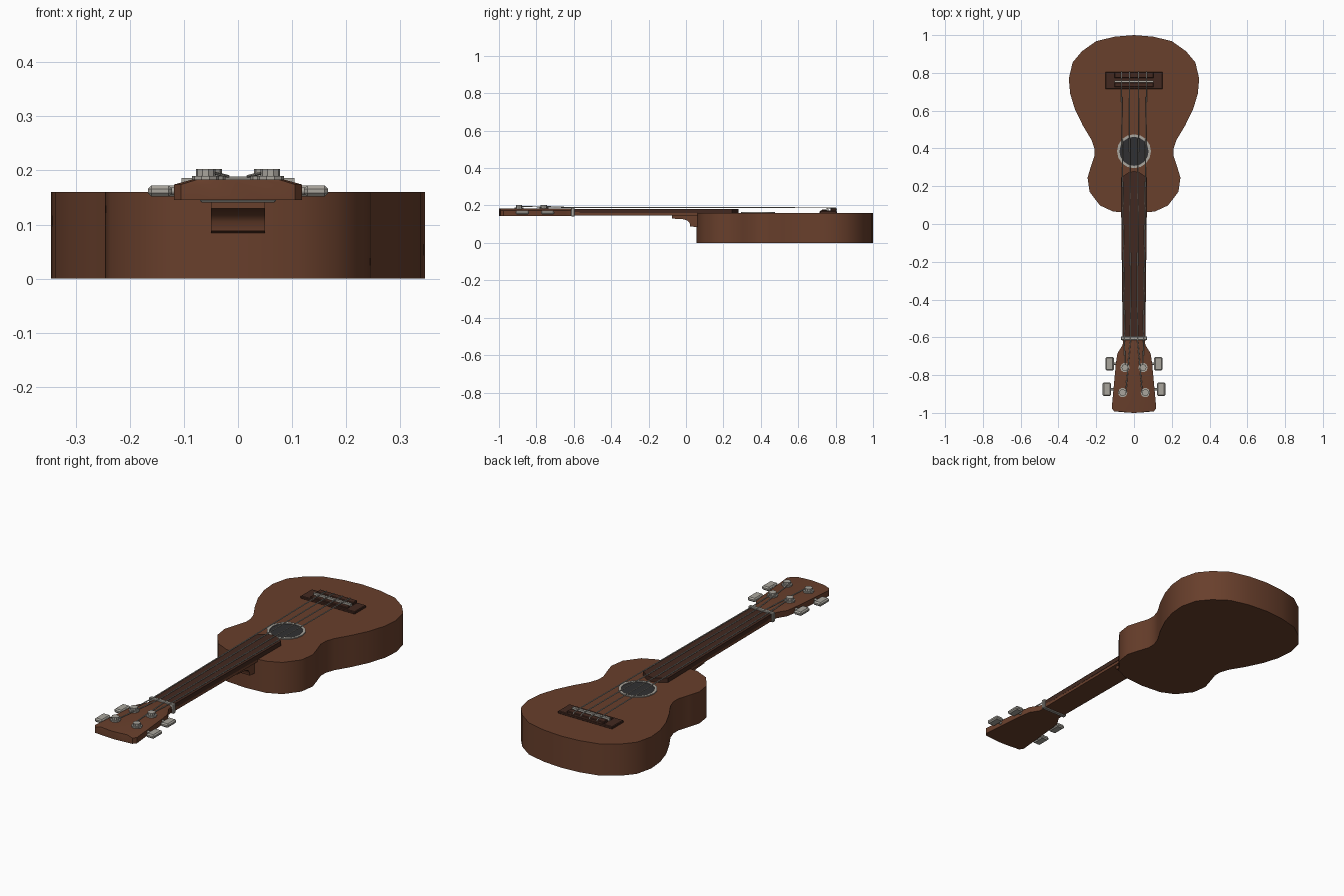
import bpy, bmesh, math
from mathutils import Vector

if "Cube" in bpy.data.objects:
    bpy.data.objects.remove(bpy.data.objects["Cube"])


def material(name, rgb):
    m = bpy.data.materials.new(name)
    m.diffuse_color = (*rgb, 1)
    m.use_nodes = True
    m.node_tree.nodes["Principled BSDF"].inputs["Base Color"].default_value = m.diffuse_color
    return m


BROWN = material("warm brown wood", (0.14, 0.05, 0.025))
DARK = material("dark brown wood", (0.055, 0.022, 0.014))
SILVER = material("silver grey", (0.40, 0.38, 0.34))
BLACK = material("hole charcoal", (0.03, 0.03, 0.032))


def finish(name, bm, mat, angle=35):
    bmesh.ops.recalc_face_normals(bm, faces=bm.faces)
    me = bpy.data.meshes.new(name)
    bm.to_mesh(me)
    bm.free()
    me.materials.append(mat)
    for p in me.polygons:
        p.use_smooth = True
    me.set_sharp_from_angle(angle=math.radians(angle))
    ob = bpy.data.objects.new(name, me)
    bpy.context.collection.objects.link(ob)
    return ob


def loft(name, rings, mat):
    """Closed skin through rings of equal length, capped at both ends."""
    bm = bmesh.new()
    loops = [[bm.verts.new(p) for p in r] for r in rings]
    n = len(loops[0])
    for a, b in zip(loops, loops[1:]):
        for i in range(n):
            j = (i + 1) % n
            bm.faces.new((a[i], a[j], b[j], b[i]))
    bm.faces.new(loops[0])
    bm.faces.new(loops[-1])
    return finish(name, bm, mat)


def mirrored(half):
    """Outline from right-half points, first and last may lie on x = 0."""
    return half + [(-x, y) for x, y in reversed(half) if x > 0]


def plate(name, outline, z0, z1, mat):
    return loft(name, [[(x, y, z) for x, y in outline] for z in (z0, z1)], mat)


def box(name, lo, hi, mat, bevel=0.0):
    bm = bmesh.new()
    bmesh.ops.create_cube(bm, size=1)
    for v in bm.verts:
        v.co = Vector([(a + b) / 2 + c * (b - a) for a, b, c in zip(lo, hi, v.co)])
    if bevel:
        bmesh.ops.bevel(bm, geom=bm.edges[:], offset=bevel, segments=1, affect='EDGES')
    return finish(name, bm, mat, 30)


def circle(r, x, y, n):
    return [(x + r * math.cos(2 * math.pi * i / n), y + r * math.sin(2 * math.pi * i / n))
            for i in range(n)]


def wire(name, pts, r, mat):
    cu = bpy.data.curves.new(name, 'CURVE')
    cu.dimensions = '3D'
    cu.bevel_depth = r
    cu.bevel_resolution = 1
    cu.use_fill_caps = True
    sp = cu.splines.new('POLY')
    sp.points.add(len(pts) - 1)
    for p, c in zip(sp.points, pts):
        p.co = (*c, 1)
    cu.materials.append(mat)
    ob = bpy.data.objects.new(name, cu)
    bpy.context.collection.objects.link(ob)


# body with a waist
body = [(0, 1.0), (0.10, 0.992), (0.20, 0.968), (0.275, 0.915), (0.325, 0.855), (0.345, 0.77),
        (0.338, 0.69), (0.312, 0.605), (0.27, 0.52), (0.225, 0.445), (0.21, 0.40), (0.21, 0.36),
        (0.228, 0.305), (0.246, 0.245), (0.235, 0.17), (0.18, 0.098), (0.11, 0.066), (0, 0.057)]
plate("body", mirrored(body), 0, 0.16, BROWN)

# sound hole and its ring
HY = 0.385
plate("sound_hole", circle(0.08, 0, HY, 16), 0.158, 0.162, BLACK)
bm = bmesh.new()
rings = [[bm.verts.new((x, y, z)) for x, y in circle(r, 0, HY, 16)]
         for r, z in ((0.077, 0.159), (0.077, 0.165), (0.09, 0.165), (0.09, 0.159))]
for k in range(4):
    a, b = rings[k], rings[(k + 1) % 4]
    for i in range(16):
        j = (i + 1) % 16
        bm.faces.new((a[i], a[j], b[j], b[i]))
finish("sound_hole_ring", bm, SILVER)

# neck, heel and fretboard
plate("neck", mirrored([(0.06, -0.62), (0.065, 0.07)]), 0.146, 0.164, BROWN)
heel = [(-0.075, 0.15), (-0.075, 0.13), (-0.01, 0.126), (0.01, 0.118), (0.02, 0.105),
        (0.022, 0.088), (0.065, 0.084), (0.065, 0.15)]
loft("heel", [[(x, y, z) for y, z in heel] for x in (-0.05, 0.05)], BROWN)
plate("fretboard", mirrored([(0.06, -0.60), (0.07, 0.245), (0.03, 0.272), (0, 0.28)]),
      0.16, 0.182, DARK)

# nut
box("nut", (-0.07, -0.614, 0.141), (0.07, -0.595, 0.189), SILVER, 0.003)

# headstock with chamfered upper edge
head = mirrored([(0.056, -0.605), (0.06, -0.64), (0.088, -0.685), (0.096, -0.74),
                 (0.118, -0.975), (0.105, -0.992), (0.05, -0.997), (0, -1.0)])
loft("headstock", [[(x, y, 0.145) for x, y in head], [(x, y, 0.174) for x, y in head],
                   [(x * 0.72, y, 0.183) for x, y in head]], BROWN)

# tuning pegs: washer, post, shaft and button
PEGS = [(0.048, -0.76, -0.74, 0.107), (0.060, -0.893, -0.875, 0.122)]
for s, side in ((-1, "left"), (1, "right")):
    for k, (px, py, by, bx) in enumerate(PEGS):
        tag = f"{side}_{k + 1}"
        plate("peg_washer_" + tag, circle(0.025, s * px, py, 10), 0.178, 0.19, SILVER)
        plate("peg_post_" + tag, circle(0.018, s * px, py, 10), 0.188, 0.203, SILVER)
        wire("peg_shaft_" + tag, [(s * 0.08, by, 0.162), (s * (bx + 0.01), by, 0.162)], 0.007, SILVER)
        xs = sorted((s * bx, s * (bx + 0.044)))
        box("peg_button_" + tag, (xs[0], by - 0.036, 0.152), (xs[1], by + 0.036, 0.172),
            SILVER, 0.006)

# bridge with tie block and saddle
box("bridge_base", (-0.152, 0.715, 0.158), (0.152, 0.806, 0.172), DARK, 0.003)
box("bridge_tie_block", (-0.104, 0.772, 0.165), (0.104, 0.805, 0.184), DARK, 0.003)
box("bridge_front_block", (-0.104, 0.725, 0.165), (0.104, 0.75, 0.178), DARK, 0.003)
box("saddle", (-0.104, 0.75, 0.168), (0.104, 0.761, 0.186), SILVER)

# strings
for i, (xb, xn, peg) in enumerate([(0.066, 0.05, 0), (0.024, 0.018, 1)]):
    for s in (-1, 1):
        px, py = PEGS[peg][:2]
        px = px - 0.016 if peg else px
        wire(f"string_{i + 1}_{'left' if s < 0 else 'right'}",
             [(s * xb, 0.806, 0.178), (s * xb, 0.80, 0.186), (s * xb, 0.756, 0.188),
              (s * xn, -0.605, 0.189), (s * px, py, 0.195)], 0.0028, SILVER)
